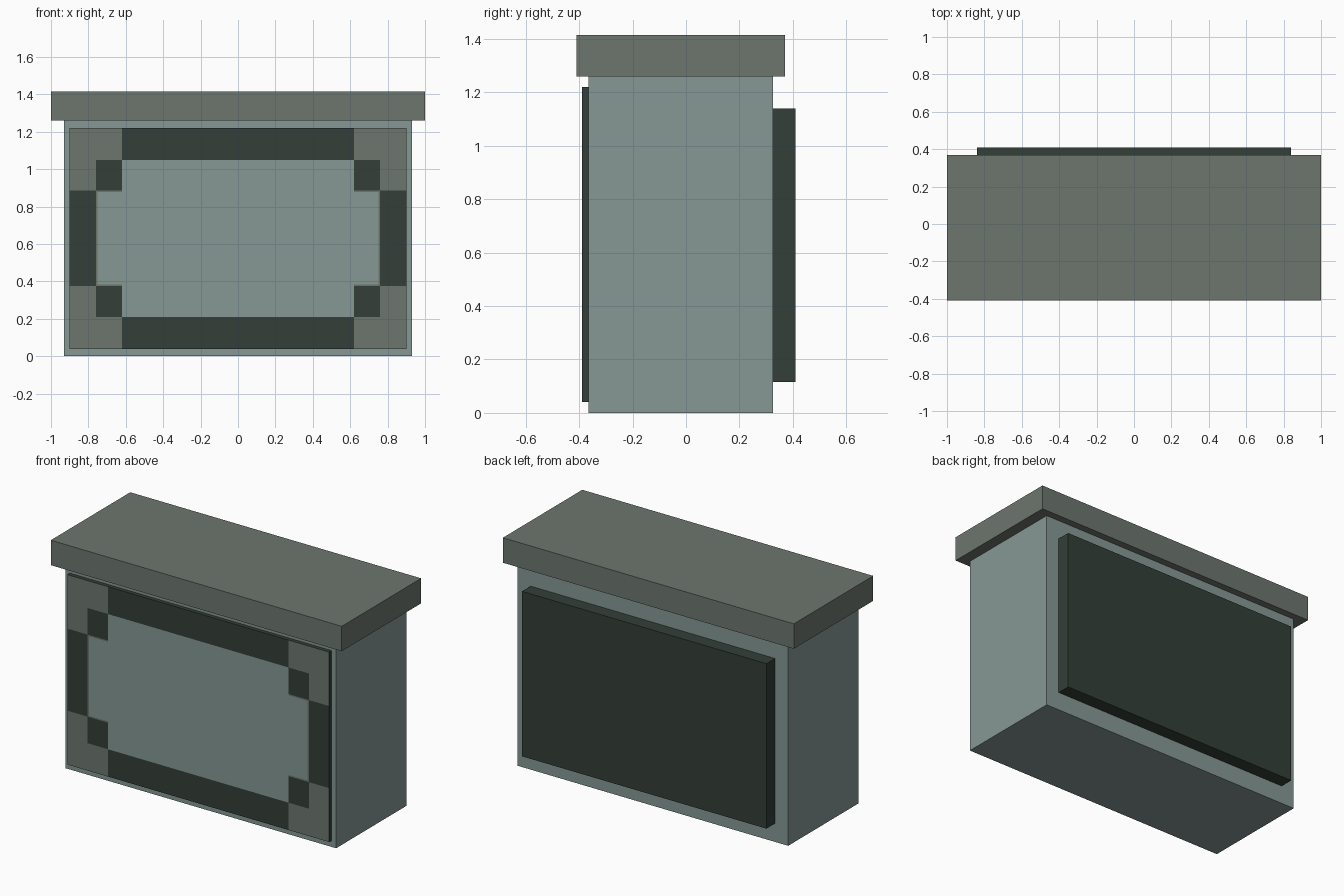
import bpy, bmesh

if "Cube" in bpy.data.objects:
    bpy.data.objects.remove(bpy.data.objects["Cube"])


def material(name, rgb):
    # sRGB 0-255 to linear
    lin = [((c / 255 + 0.055) / 1.055) ** 2.4 for c in rgb]
    m = bpy.data.materials.new(name)
    m.diffuse_color = (*lin, 1)
    m.use_nodes = True
    m.node_tree.nodes["Principled BSDF"].inputs["Base Color"].default_value = m.diffuse_color
    return m


teal = material("pale_teal", (134, 153, 149))
grey = material("stone_grey", (109, 118, 110))
dark = material("dark_green", (51, 63, 56))


def finish(name, bm, mats):
    bmesh.ops.recalc_face_normals(bm, faces=bm.faces)
    mesh = bpy.data.meshes.new(name)
    bm.to_mesh(mesh)
    bm.free()
    for m in mats:
        mesh.materials.append(m)
    ob = bpy.data.objects.new(name, mesh)
    bpy.context.collection.objects.link(ob)
    return ob


def box(name, lo, hi, mats):
    bm = bmesh.new()
    bmesh.ops.create_cube(bm, size=1)
    for v in bm.verts:
        v.co = [(a + b) / 2 + c * (b - a) for a, b, c in zip(lo, hi, v.co)]
    return finish(name, bm, mats)


# Main shell, lid and rear panel
box("body", (-0.93, -0.365, 0), (0.93, 0.325, 1.26), [teal])
box("lid", (-1, -0.41, 1.26), (1, 0.37, 1.415), [grey])
box("back_panel", (-0.84, 0.325, 0.115), (0.84, 0.41, 1.14), [dark])

# Front panel: flat plate whose face is cut into coloured cells
ZC = 0.63


def cell_colour(x, z):
    """0 teal, 1 grey, 2 dark; x and z are distances from the panel centre."""
    if z > 0.42:                       # top and bottom bands, grey corners
        return 1 if x > 0.62 else 2
    if z > 0.255:                      # corner squares
        return 1 if x > 0.76 else 2 if x > 0.62 else 0
    if x > 0.76:                       # side bands
        return 2
    if x > 0.75 or (z > 0.247 and x > 0.62):   # thin grey outline
        return 1
    return 0


bm = bmesh.new()
bmesh.ops.create_cube(bm, size=1)
for v in bm.verts:
    v.co = (v.co.x * 1.80, -0.3775 + v.co.y * 0.025, ZC + v.co.z * 1.18)
for s in (-1, 1):
    cuts = [((s * d, 0, 0), (1, 0, 0)) for d in (0.62, 0.75, 0.76)]
    cuts += [((0, 0, ZC + s * d), (0, 0, 1)) for d in (0.247, 0.255, 0.42)]
    for co, no in cuts:
        bmesh.ops.bisect_plane(bm, geom=bm.verts[:] + bm.edges[:] + bm.faces[:],
                               plane_co=co, plane_no=no)
bm.normal_update()
for f in bm.faces:
    c = f.calc_center_median()
    front = f.normal.y < -0.5
    f.material_index = cell_colour(abs(c.x), abs(c.z - ZC)) if front else 2
finish("front_panel", bm, [teal, grey, dark])
